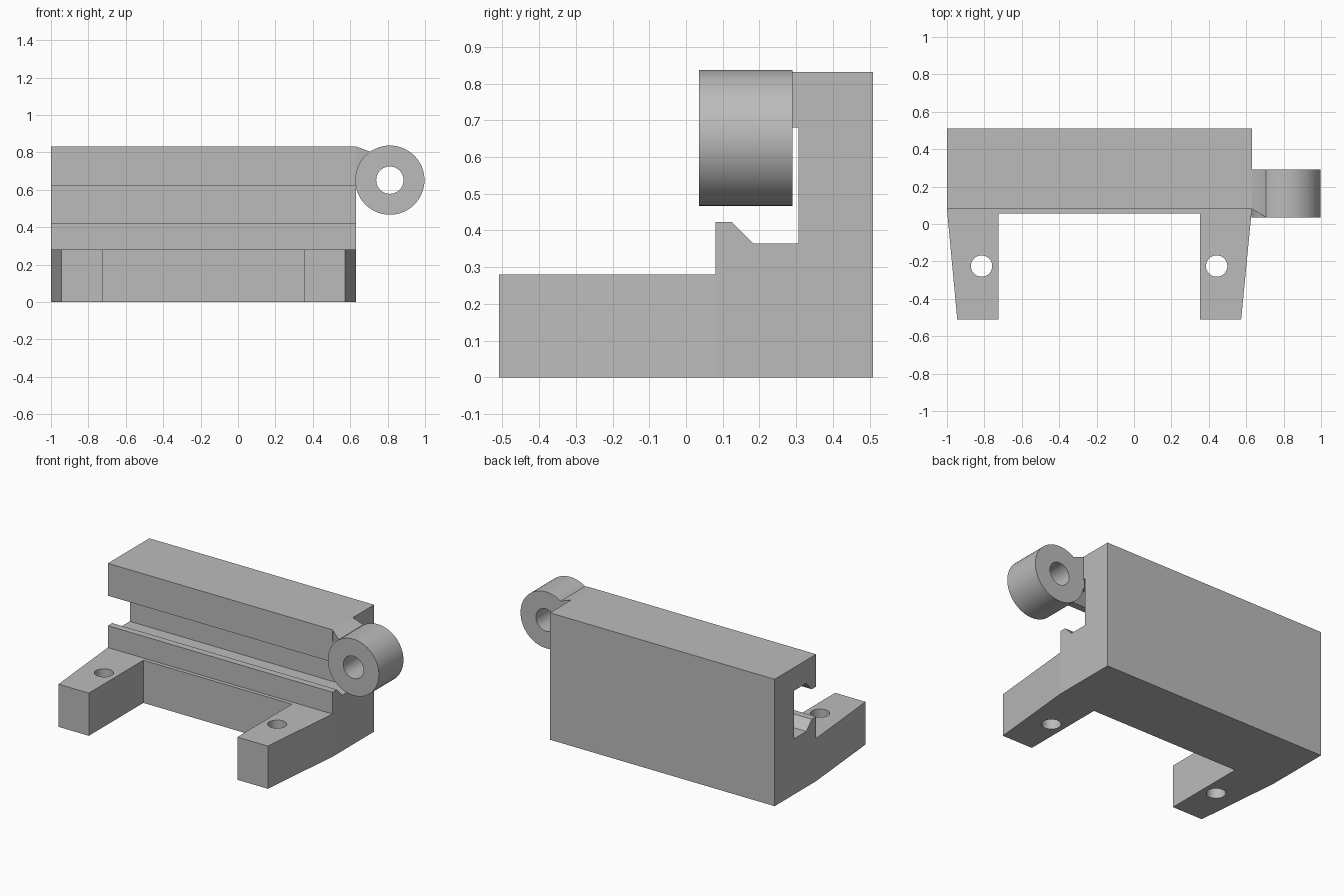
import bpy
import bmesh
import math
from mathutils import Matrix, Vector

default = bpy.data.objects.get("Cube")
if default:
    bpy.data.objects.remove(default, do_unlink=True)

grey = bpy.data.materials.new("plain grey")
grey.use_nodes = True
COLOUR = (0.5, 0.5, 0.5, 1)
grey.diffuse_color = COLOUR
grey.node_tree.nodes["Principled BSDF"].inputs["Base Color"].default_value = COLOUR


def add_object(name, bm):
    bmesh.ops.recalc_face_normals(bm, faces=bm.faces[:])
    mesh = bpy.data.meshes.new(name)
    bm.to_mesh(mesh)
    bm.free()
    mesh.materials.append(grey)
    obj = bpy.data.objects.new(name, mesh)
    bpy.context.collection.objects.link(obj)
    return obj


def prism(name, points, offset):
    """Extrude a closed outline of 3D points along an offset."""
    bm = bmesh.new()
    face = bm.faces.new([bm.verts.new(p) for p in points])
    result = bmesh.ops.extrude_face_region(bm, geom=[face], use_keep_orig=True)
    moved = [v for v in result["geom"] if isinstance(v, bmesh.types.BMVert)]
    bmesh.ops.translate(bm, verts=moved, vec=Vector(offset))
    return add_object(name, bm)


def cylinder(name, centre, radius, depth, axis="Z"):
    turn = Matrix.Rotation(math.pi / 2, 4, "X") if axis == "Y" else Matrix()
    bm = bmesh.new()
    bmesh.ops.create_cone(bm, cap_ends=True, segments=64, radius1=radius,
                          radius2=radius, depth=depth,
                          matrix=Matrix.Translation(centre) @ turn)
    return add_object(name, bm)


def combine(target, tool, operation):
    """Apply a boolean and drop the tool object."""
    mod = target.modifiers.new(operation.lower(), "BOOLEAN")
    mod.operation = operation
    mod.solver = "EXACT"
    mod.object = tool
    bpy.context.view_layer.objects.active = target
    bpy.ops.object.modifier_apply(modifier=mod.name)
    bpy.data.objects.remove(tool, do_unlink=True)


LEFT, RIGHT = -1.0, 0.63
FRONT, BACK = 0.08, 0.51

# Slotted rail: C-shaped section run along x
section = [(FRONT, 0), (BACK, 0), (BACK, 0.832), (FRONT, 0.832), (FRONT, 0.62),
           (0.125, 0.62), (0.182, 0.68), (0.307, 0.68), (0.307, 0.365),
           (0.182, 0.365), (0.125, 0.423), (FRONT, 0.423)]
rail = prism("slotted_rail", [(LEFT, y, z) for y, z in section],
             (RIGHT - LEFT, 0, 0))

# Base with two tapered mounting feet
plan = [(LEFT, FRONT), (-0.945, -0.51), (-0.725, -0.51), (-0.725, 0.055),
        (0.352, 0.055), (0.352, -0.51), (0.573, -0.51), (RIGHT, FRONT)]
feet = prism("mounting_feet", [(x, y, 0) for x, y in plan], (0, 0, 0.28))

# Screw holes through the feet
for x in (-0.815, 0.442):
    combine(feet, cylinder("screw_cutter", (x, -0.225, 0), 0.057, 1), "DIFFERENCE")

# Hinge barrel on the end of the rail
centre = Vector((0.812, 0.163, 0.652))
barrel = cylinder("hinge_barrel", centre, 0.185, 0.255, "Y")

# Web joining the barrel to the rail, its front slanting back to the rail
web_side = [(0.62, 0.832), (RIGHT, 0.832), (0.705, 0.805), (0.74, 0.72),
            (0.70, 0.62), (0.62, 0.62)]
web = prism("hinge_web", [(x, 0.2905, z) for x, z in web_side], (0, -0.255, 0))
for v in web.data.vertices:
    if v.co.y < 0.1:
        v.co.y = 0.0355 + max(0, 0.705 - v.co.x) * 0.6
combine(barrel, web, "UNION")
combine(barrel, cylinder("pin_cutter", centre, 0.073, 1, "Y"), "DIFFERENCE")

for obj in (rail, feet, barrel):
    bpy.ops.object.select_all(action="DESELECT")
    obj.select_set(True)
    bpy.context.view_layer.objects.active = obj
    bpy.ops.object.shade_smooth_by_angle(angle=math.radians(25))
